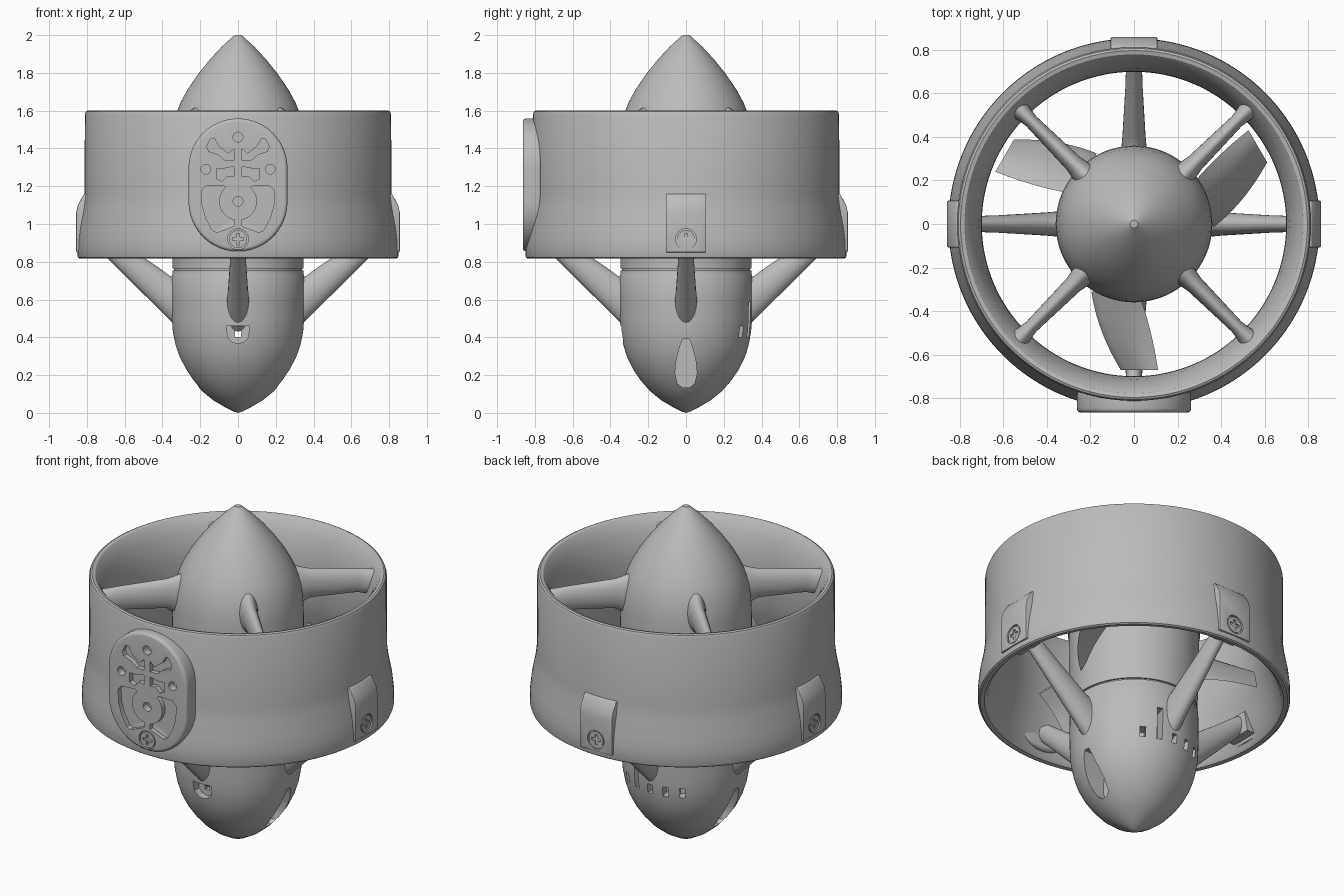
import bpy, bmesh, math
from mathutils import Vector

cube = bpy.data.objects.get("Cube")
if cube:
    bpy.data.objects.remove(cube, do_unlink=True)

grey = bpy.data.materials.new("grey plastic")
grey.use_nodes = True
GREY = (0.5, 0.5, 0.5, 1)
grey.diffuse_color = GREY
grey.node_tree.nodes["Principled BSDF"].inputs["Base Color"].default_value = GREY
FRONT, BACK, LEFT, RIGHT = -90, 90, 0, 180


def finish(name, bm, smooth=True):
    bmesh.ops.remove_doubles(bm, verts=bm.verts, dist=1e-5)
    bmesh.ops.recalc_face_normals(bm, faces=bm.faces)
    me = bpy.data.meshes.new(name)
    bm.to_mesh(me)
    bm.free()
    me.materials.append(grey)
    ob = bpy.data.objects.new(name, me)
    bpy.context.collection.objects.link(ob)
    if smooth:
        shade(ob)
    return ob


def shade(ob):
    bpy.ops.object.select_all(action="DESELECT")
    ob.select_set(True)
    bpy.context.view_layer.objects.active = ob
    bpy.ops.object.shade_smooth_by_angle(angle=math.radians(32))


def polar(angle, r, u, z):
    """Point at radius r facing angle, shifted sideways by u."""
    a = math.radians(angle)
    return Vector((r * math.cos(a) - u * math.sin(a), r * math.sin(a) + u * math.cos(a), z))


def skin(bm, rings, closed=False):
    """Join rings of points with quads, capping the ends of an open run."""
    vs = [[bm.verts.new(p) for p in ring] for ring in rings]
    n = len(vs[0])
    pairs = list(zip(vs, vs[1:])) + ([(vs[-1], vs[0])] if closed else [])
    for a, b in pairs:
        for i in range(n):
            j = (i + 1) % n
            bm.faces.new((a[i], a[j], b[j], b[i]))
    if not closed:
        bm.faces.new(vs[0])
        bm.faces.new(vs[-1])


def revolve(name, profile, closed, segs=128):
    bm = bmesh.new()
    rings = [[polar(360 * i / segs, max(r, 0.0005), 0, z) for i in range(segs)] for r, z in profile]
    skin(bm, rings, closed)
    return finish(name, bm)


def prism(name, outline, r0, r1, angle):
    """Extrude a (sideways, z) outline outwards from r0 to r1."""
    bm = bmesh.new()
    skin(bm, [[polar(angle, r, u, z) for u, z in outline] for r in (r0, r1)])
    return finish(name, bm, False)


def loft(name, sections, angle, n=28):
    """Lens-shaped strut; section = low r, low z, high r, high z, half width."""
    bm = bmesh.new()
    rings = []
    for r0, z0, r1, z1, w in sections:
        ring = []
        for i in range(n):
            t = math.tau * i / n
            k = 0.5 + 0.5 * math.cos(t)
            ring.append(polar(angle, r0 + (r1 - r0) * k, w * math.sin(t), z0 + (z1 - z0) * k))
        rings.append(ring)
    skin(bm, rings)
    return finish(name, bm)


def disc(z, r, n=32, x=0):
    return [(x + r * math.cos(math.tau * i / n), z + r * math.sin(math.tau * i / n)) for i in range(n)]


def rect(x, z, w, h):
    return [(x - w, z - h), (x + w, z - h), (x + w, z + h), (x - w, z + h)]


def modify(ob, kind, **settings):
    mod = ob.modifiers.new(kind, kind)
    for key, value in settings.items():
        setattr(mod, key, value)
    bpy.context.view_layer.objects.active = ob
    bpy.ops.object.modifier_apply(modifier=mod.name)


def cut(ob, outline, r0, r1, angle):
    cutter = prism("cutter", outline, r0, r1, angle)
    cutter.hide_render = True
    modify(ob, "BOOLEAN", operation="DIFFERENCE", object=cutter, solver="EXACT")
    bpy.data.objects.remove(cutter, do_unlink=True)


def add_screw(ob, face, z, angle, label):
    """Sink a pocket and set a cross-head screw in it."""
    cut(ob, disc(z, 0.055), face - 0.02, face + 0.05, angle)
    screw = prism(label + "_screw", disc(z, 0.047), face - 0.03, face - 0.003, angle)
    for w, h in ((0.03, 0.008), (0.008, 0.03)):
        cut(screw, rect(0, z, w, h), face - 0.018, face + 0.05, angle)
    shade(screw)


# Duct ring
revolve("duct_ring", [
    (0.795, 1.6), (0.805, 1.595), (0.811, 1.58), (0.812, 1.16), (0.822, 1.08), (0.841, 0.98),
    (0.849, 0.91), (0.851, 0.835), (0.847, 0.823), (0.838, 0.817), (0.815, 0.82),
    (0.8, 0.835), (0.765, 0.94), (0.725, 1.06), (0.703, 1.16), (0.698, 1.28), (0.7, 1.37),
    (0.712, 1.45), (0.735, 1.525), (0.76, 1.575), (0.777, 1.595)], True)

# Nose cone, rotor hub and motor pod
revolve("nose_cone", [
    (0, 2), (0.018, 2), (0.03, 1.99), (0.085, 1.94), (0.15, 1.87), (0.21, 1.795), (0.265, 1.715),
    (0.305, 1.642), (0.326, 1.59), (0.345, 1.52), (0.355, 1.44), (0.359, 1.34), (0.359, 1.222),
    (0.34, 1.22), (0, 1.22)], False)
revolve("rotor_hub", [(0, 1.23), (0.355, 1.213), (0.355, 1.0), (0.347, 0.82), (0.347, 0.765), (0, 0.765)], False)
pod = revolve("motor_pod", [
    (0, 0.78), (0.338, 0.78), (0.338, 0.755), (0.347, 0.755), (0.347, 0.735), (0.35, 0.73),
    (0.351, 0.6), (0.35, 0.5), (0.345, 0.43), (0.332, 0.36), (0.312, 0.295), (0.28, 0.23),
    (0.24, 0.172), (0.19, 0.115), (0.13, 0.066), (0.06, 0.025), (0.02, 0.006), (0, 0)], False)

# Pod openings: front window, side teardrops, rear vents
window = [(-0.06, 0.46), (-0.055, 0.4), (-0.03, 0.375), (0, 0.367), (0.03, 0.375), (0.055, 0.4), (0.06, 0.46)]
cut(pod, window, 0.29, 0.5, FRONT)
cut(pod, rect(0, 0.43, 0.015, 0.028), -0.5, 0.5, FRONT)
half = [(0.018, 0.39), (0.035, 0.345), (0.053, 0.27), (0.058, 0.21), (0.045, 0.155), (0.02, 0.135)]
teardrop = half + [(-u, z) for u, z in reversed(half)]
for side in (LEFT, RIGHT):
    cut(pod, teardrop, 0.17, 0.5, side)
for step in (-2, -1, 1, 2):
    top = 0.59 if step == -1 else 0.46
    cut(pod, rect(0, (top + 0.4) / 2, 0.016, (top - 0.4) / 2), 0.28, 0.5, BACK + 16 * step)
shade(pod)

# Upper vanes between nose cone and ring
for k in range(4):
    loft(f"upper_vane_{k + 1}", [
        (0.29, 1.38, 0.29, 1.625, 0.06), (0.36, 1.4, 0.345, 1.605, 0.05), (0.4, 1.42, 0.39, 1.592, 0.042),
        (0.66, 1.43, 0.67, 1.568, 0.032), (0.7, 1.42, 0.715, 1.562, 0.038), (0.74, 1.41, 0.76, 1.56, 0.05)],
        45 + 90 * k)

# Lower struts from pod to ring
for label, angle in (("front", FRONT), ("back", BACK), ("left", LEFT), ("right", RIGHT)):
    loft(label + "_strut", [
        (0.3, 0.43, 0.3, 0.71, 0.06), (0.36, 0.49, 0.36, 0.725, 0.057), (0.41, 0.54, 0.4, 0.755, 0.053),
        (0.683, 0.81, 0.56, 0.865, 0.04), (0.81, 0.935, 0.72, 0.985, 0.035)], angle)

# Clips that hold the struts, with inner brackets
for label, angle in (("back", BACK), ("left", LEFT), ("right", RIGHT)):
    bm = bmesh.new()
    side = [(0.79, 0.85), (0.857, 0.85), (0.857, 1.06), (0.848, 1.1), (0.829, 1.135), (0.814, 1.16), (0.75, 1.16)]
    skin(bm, [[polar(angle, r, u, z) for r, z in side] for u in (-0.107, 0.107)])
    clip = finish(label + "_clip", bm, False)
    modify(clip, "BEVEL", width=0.005, segments=2)
    add_screw(clip, 0.857, 0.92, angle, label)
    shade(clip)
    prism(label + "_bracket", [(-0.085, 0.87), (0.085, 0.87), (0.06, 1.0), (-0.06, 1.0)], 0.735, 0.8, angle)

# Front mounting pad with bevelled rim
arc = [math.pi * i / 24 for i in range(25)]
stadium = [(0.262 * math.cos(t), 1.297 + 0.262 * math.sin(t)) for t in arc]
stadium += [(-0.262 * math.cos(t), 1.117 - 0.262 * math.sin(t)) for t in arc]
pad = prism("mounting_pad", stadium, 0.765, 0.864, FRONT)
modify(pad, "BEVEL", width=0.018, segments=4, limit_method="ANGLE", angle_limit=math.radians(60))

# Pad pockets, mirrored left and right
rim = [(0.1 * math.cos(math.radians(d)), 1.12 + 0.1 * math.sin(math.radians(d))) for d in range(48, -79, -9)]
lower = rim + [(0.02, 0.99), (0.11, 0.955), (0.135, 0.965), (0.17, 1.03), (0.19, 1.1),
               (0.193, 1.175), (0.17, 1.2), (0.08, 1.205)]
upper = [(0.02, 1.4), (0.02, 1.335), (0.07, 1.338), (0.105, 1.368), (0.155, 1.385), (0.165, 1.41),
         (0.145, 1.45), (0.125, 1.452), (0.1, 1.41), (0.05, 1.372)]
middle = [(0.02, 1.305), (0.02, 1.25), (0.055, 1.255), (0.085, 1.225), (0.115, 1.24), (0.115, 1.295), (0.07, 1.295)]
for sign in (-1, 1):
    for pocket in (lower, upper, middle):
        cut(pad, [(sign * u, z) for u, z in pocket], 0.835, 0.95, FRONT)
for x, z in ((0, 1.46), (-0.17, 1.29), (0.17, 1.29), (0, 1.12)):
    cut(pad, disc(z, 0.026, 24, x), 0.82, 0.95, FRONT)
add_screw(pad, 0.864, 0.92, FRONT, "pad")
shade(pad)

# Rotor blades: curved, pitched plates
for k in range(3):
    bm = bmesh.new()
    rows = []
    for i in range(13):
        t = i / 12
        y = 0.31 + 0.36 * t
        low, high = -0.195 + 0.05 * t + 0.085 * t * t, 0.02 + 0.13 * t - 0.04 * t * t
        loop = []
        for j in range(9):
            s = j / 8
            z = 1.03 + (s - 0.5) * (0.3 - 0.12 * t) + 0.03 * math.sin(math.pi * s)
            loop.append((low + (high - low) * s, z, 0.004 + 0.012 * math.sin(math.pi * s)))
        rows.append([polar(FRONT + 120 * k, y, u, z + h) for u, z, h in loop]
                    + [polar(FRONT + 120 * k, y, u, z - h) for u, z, h in reversed(loop)])
    skin(bm, rows)
    finish(f"rotor_blade_{k + 1}", bm)
